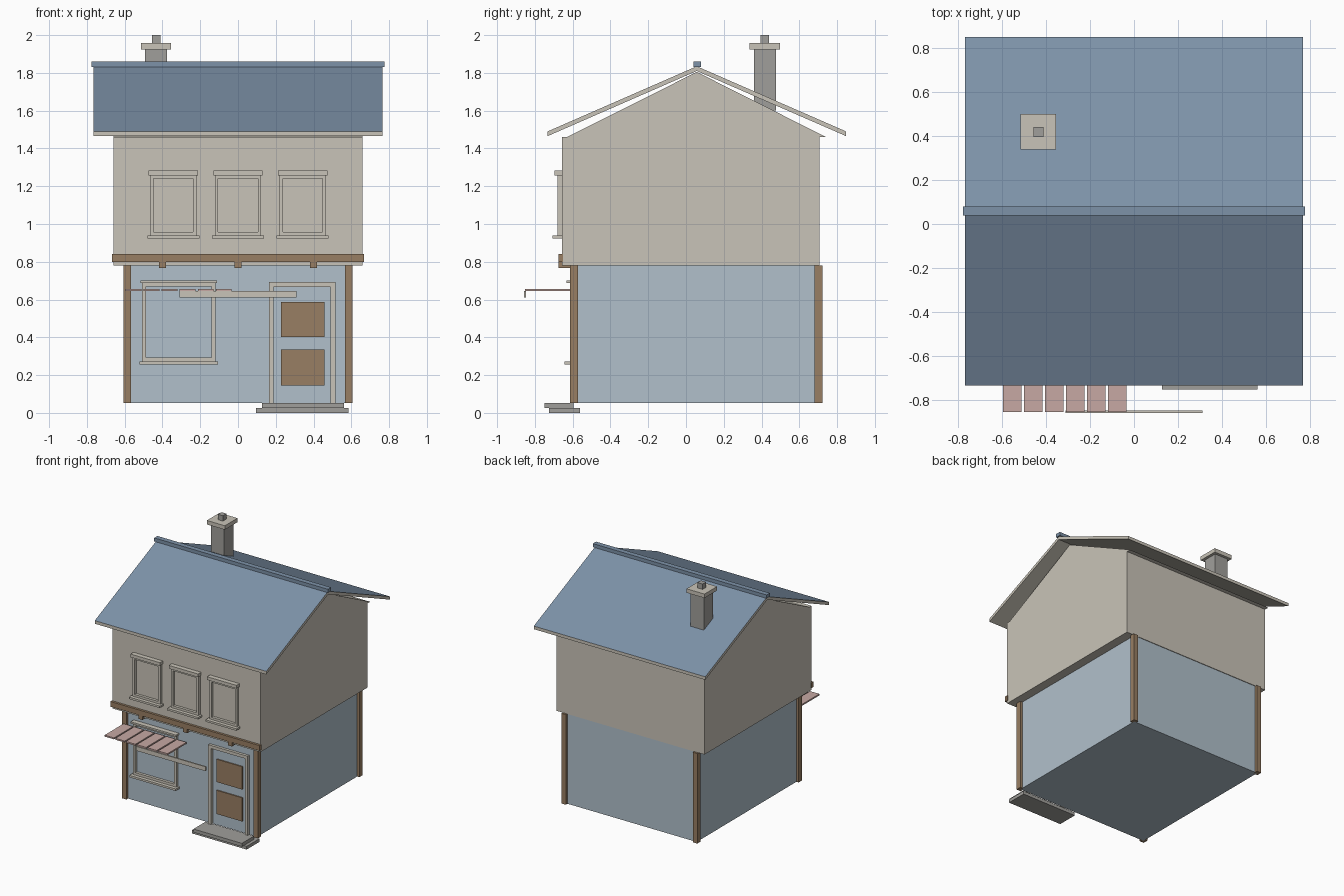
import bpy
from mathutils import Vector

if "Cube" in bpy.data.objects:
    bpy.data.objects.remove(bpy.data.objects["Cube"], do_unlink=True)


def material(name, rgb):
    """Flat material from 0-255 display values."""
    linear = [((c / 255 + 0.055) / 1.055) ** 2.4 for c in rgb] + [1]
    mat = bpy.data.materials.new(name)
    mat.use_nodes = True
    mat.diffuse_color = linear
    mat.node_tree.nodes["Principled BSDF"].inputs["Base Color"].default_value = linear
    return mat


cream = material("cream plaster", (201, 196, 184))
pale_blue = material("pale blue wall", (177, 192, 203))
roof_blue = material("slate blue roof", (125, 146, 168))
brown = material("brown timber", (152, 126, 99))
pink = material("pink awning", (199, 169, 163))
grey = material("grey stone", (160, 159, 155))


def add_mesh(name, verts, faces, *mats):
    mesh = bpy.data.meshes.new(name)
    mesh.from_pydata(verts, [], faces)
    for mat in mats:
        mesh.materials.append(mat)
    obj = bpy.data.objects.new(name, mesh)
    bpy.context.scene.collection.objects.link(obj)
    return obj


def extrude_x(name, profile, half, *mats):
    """Extrude a counterclockwise (y, z) profile along x."""
    n = len(profile)
    verts = [(x, y, z) for x in (-half, half) for y, z in profile]
    faces = [tuple(reversed(range(n))), tuple(range(n, 2 * n))]
    faces += [(i, (i + 1) % n, n + (i + 1) % n, n + i) for i in range(n)]
    return add_mesh(name, verts, faces, *mats)


def box(name, x, y, z, mat):
    """Box from (low, high) pairs on each axis."""
    profile = [(y[0], z[0]), (y[1], z[0]), (y[1], z[1]), (y[0], z[1])]
    obj = extrude_x(name, profile, (x[1] - x[0]) / 2, mat)
    obj.location.x = (x[0] + x[1]) / 2
    return obj


def around(centre, width):
    return centre - width / 2, centre + width / 2


# Walls
GROUND_FRONT, UPPER_FRONT = -0.592, -0.657
box("ground_floor", (-0.587, 0.587), (GROUND_FRONT, 0.702), (0.053, 0.78), pale_blue)
box("upper_floor", (-0.66, 0.66), (UPPER_FRONT, 0.707), (0.78, 1.46), cream)
RIDGE_Y = 0.057
extrude_x("gable", [(-0.63, 1.46), (0.742, 1.46), (RIDGE_Y, 1.805)], 0.66, cream)

# Corner posts
for side, x in (("right", -0.587), ("left", 0.587)):
    for end, y in (("front", GROUND_FRONT), ("back", 0.702)):
        box(f"{end}_{side}_post", around(x, 0.04), around(y, 0.042), (0.053, 0.78), brown)

# Roof slabs: cream boards with blue upper faces
for name, eave_y in (("front_roof", -0.733), ("back_roof", 0.848)):
    profile = [(eave_y, 1.465), (RIDGE_Y, 1.81), (RIDGE_Y, 1.835), (eave_y, 1.49)]
    if eave_y > 0:
        profile.reverse()
    roof = extrude_x(name, profile, 0.766, cream, roof_blue)
    for face in roof.data.polygons:
        if face.normal.z > 0.6:
            face.material_index = 1
box("ridge_cap", (-0.776, 0.776), around(RIDGE_Y + 0.003, 0.041), (1.832, 1.86), roof_blue)

# Chimney
CX, CY = -0.434, 0.418
for name, width, z, mat in (("chimney_shaft", 0.118, (1.6, 1.925), grey),
                            ("chimney_cap", 0.161, (1.925, 1.957), cream),
                            ("chimney_pot", 0.045, (1.957, 2.0), grey)):
    box(name, around(CX, width), around(CY, width), z, mat)

# Timber beam with brackets below the overhang
box("front_beam", (-0.667, 0.667), (-0.676, -0.65), (0.80, 0.842), brown)
for i in (-1, 0, 1):
    box("beam_bracket", around(0.4 * i, 0.037), (-0.674, -0.59), (0.768, 0.803), brown)


def frame(name, cx, width, z, wall, depth, bar, bottom=True):
    """Rectangular trim standing out from a wall."""
    y = (wall - depth, wall + 0.01)
    for s in (-1, 1):
        box(name + "_jamb", around(cx + s * (width - bar) / 2, bar), y, z, cream)
    inner = around(cx, width - 2 * bar)
    box(name + "_head", inner, y, (z[1] - bar, z[1]), cream)
    if bottom:
        box(name + "_foot", inner, y, (z[0], z[0] + bar), cream)


def ledge(name, cx, width, z, wall, depth):
    box(name, around(cx, width), (wall - depth, wall + 0.01), z, cream)


# Upper windows
for i in (-1, 0, 1):
    cx = 0.342 * i
    frame("upper_window", cx, 0.246, (0.94, 1.258), UPPER_FRONT, 0.022, 0.018)
    ledge("upper_window_sill", cx, 0.275, (0.924, 0.94), UPPER_FRONT, 0.05)
    ledge("upper_window_hood", cx, 0.262, (1.258, 1.284), UPPER_FRONT, 0.038)

# Shop window
frame("shop_window", -0.314, 0.388, (0.272, 0.69), GROUND_FRONT, 0.022, 0.02)
ledge("shop_window_sill", -0.314, 0.414, (0.256, 0.272), GROUND_FRONT, 0.05)
ledge("shop_window_hood", -0.314, 0.405, (0.688, 0.702), GROUND_FRONT, 0.04)

# Door with two timber panels, and its steps
frame("door_frame", 0.34, 0.352, (0.053, 0.692), GROUND_FRONT, 0.022, 0.025, bottom=False)
for z in ((0.145, 0.336), (0.403, 0.587)):
    box("door_panel", (0.227, 0.458), (GROUND_FRONT - 0.009, GROUND_FRONT), z, brown)
box("lower_step", (0.096, 0.585), (-0.725, -0.56), (0, 0.026), grey)
box("upper_step", (0.127, 0.56), (-0.75, -0.595), (0.026, 0.053), grey)

# Slatted awning and sign board
for i in range(6):
    box("awning_slat", around(-0.553 + 0.0955 * i, 0.084), (-0.852, -0.61), (0.645, 0.657), pink)
box("sign_board", (-0.31, 0.31), (-0.858, -0.847), (0.61, 0.645), cream)
